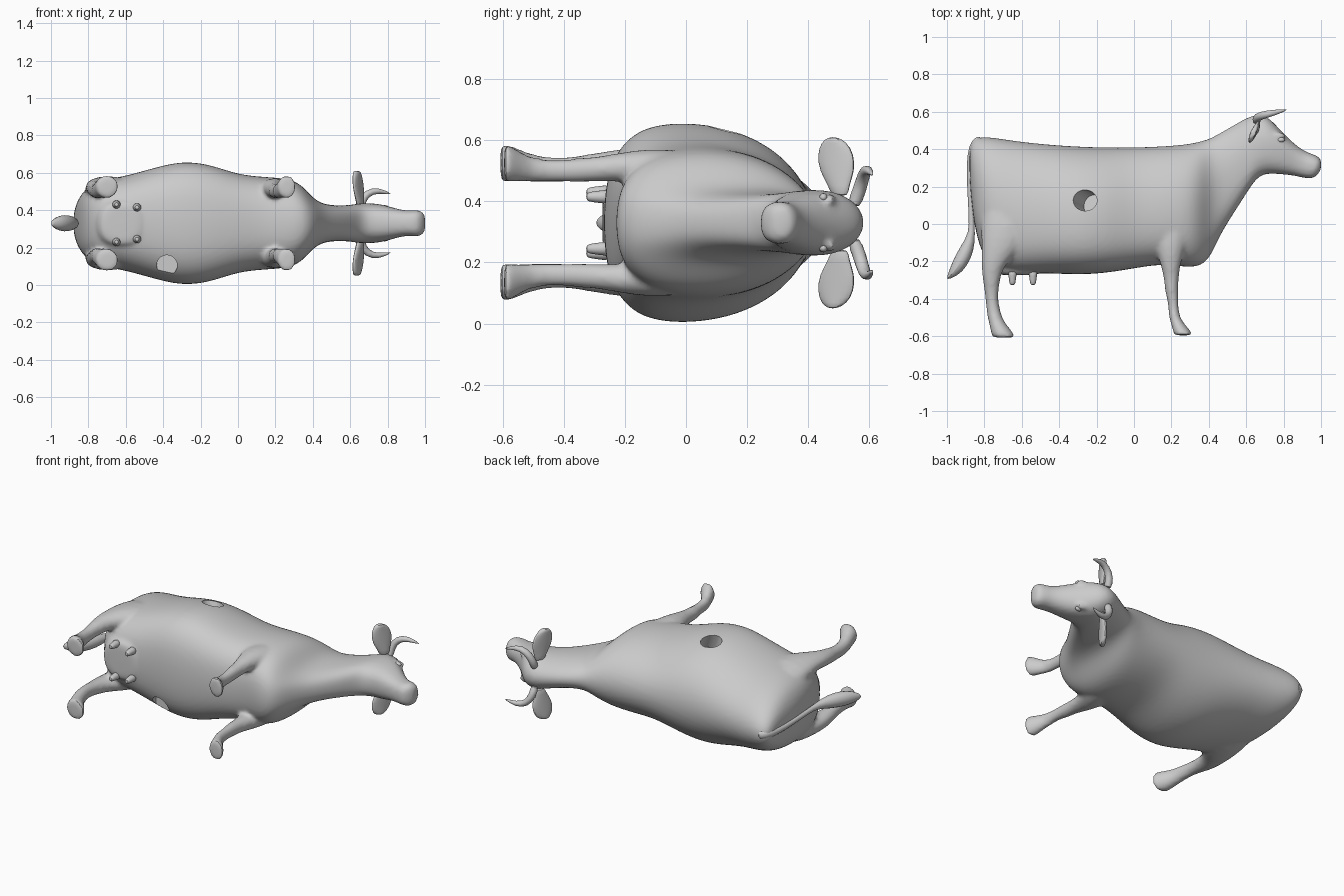
import bpy, bmesh, math
from mathutils import Vector

ZC = 0.33          # the animal lies on its side: length on x, back towards +y, width on z
mat = bpy.data.materials.new("plain grey")
mat.diffuse_color = (0.6, 0.6, 0.6, 1)


def smooth_shade(ob, angle):
    bpy.ops.object.select_all(action='DESELECT')
    bpy.context.view_layer.objects.active = ob
    ob.select_set(True)
    bpy.ops.object.shade_smooth_by_angle(angle=math.radians(angle))


def finish(name, bm, levels=1, angle=50):
    bmesh.ops.recalc_face_normals(bm, faces=bm.faces)
    me = bpy.data.meshes.new(name)
    bm.to_mesh(me)
    bm.free()
    ob = bpy.data.objects.new(name, me)
    bpy.context.collection.objects.link(ob)
    me.materials.append(mat)
    if levels:
        mod = ob.modifiers.new("smooth", 'SUBSURF')
        mod.levels = mod.render_levels = levels
    smooth_shade(ob, angle)
    return ob


def loft(name, rings, levels=1):
    bm = bmesh.new()
    vs = [[bm.verts.new(p) for p in r] for r in rings]
    n = len(vs[0])
    for a, b in zip(vs, vs[1:]):
        for i in range(n):
            bm.faces.new((a[i], a[(i + 1) % n], b[(i + 1) % n], b[i]))
    bm.faces.new(vs[0])
    bm.faces.new(vs[-1][::-1])
    return finish(name, bm, levels)


def spow(v, e):
    return math.copysign(abs(v) ** e, v)


def body_ring(x, top, bot, mid, w, n=20):
    # section widest at mid, rounded towards the back, boxy towards the belly
    pts = []
    for i in range(n):
        t = 2 * math.pi * i / n
        c, s = math.cos(t), math.sin(t)
        e, r = (0.98, top - mid) if s > 0 else (0.75, mid - bot)
        pts.append((x, mid + r * spow(s, e), ZC + w * spow(c, e)))
    return pts


def tube(name, path, n=8, levels=1):
    # path entries: point, half width across, half thickness
    rings = []
    pts = [Vector(p[0]) for p in path]
    for i, (p, a, b) in enumerate(path):
        d = (pts[min(i + 1, len(pts) - 1)] - pts[max(i - 1, 0)]).normalized()
        u = d.cross(Vector((0, 0, 1))).normalized()
        v = d.cross(u)
        rings.append([pts[i] + u * a * math.cos(2 * math.pi * k / n)
                      + v * b * math.sin(2 * math.pi * k / n) for k in range(n)])
    return loft(name, rings, levels)


def ellipsoid(name, centre, size, seg=12):
    bm = bmesh.new()
    bmesh.ops.create_uvsphere(bm, u_segments=seg, v_segments=seg // 2, radius=1)
    for v in bm.verts:
        v.co = Vector(centre) + Vector([v.co[i] * size[i] for i in range(3)])
    return finish(name, bm, 0)


# Trunk, neck and head: x, top, bottom, widest level, half width
stations = [
    (-0.88, 0.41, 0.26, 0.34, 0.05), (-0.865, 0.45, 0.05, 0.25, 0.11),
    (-0.82, 0.475, -0.17, 0.10, 0.19), (-0.73, 0.465, -0.26, 0.05, 0.235),
    (-0.60, 0.445, -0.27, 0.02, 0.255), (-0.45, 0.43, -0.265, 0.0, 0.30),
    (-0.30, 0.42, -0.275, -0.01, 0.338), (-0.15, 0.415, -0.265, -0.01, 0.32),
    (0.00, 0.415, -0.24, 0.0, 0.262), (0.15, 0.42, -0.215, 0.05, 0.25),
    (0.28, 0.43, -0.235, 0.06, 0.242), (0.35, 0.445, -0.23, 0.08, 0.20),
    (0.405, 0.46, -0.19, 0.14, 0.13), (0.46, 0.49, -0.06, 0.22, 0.102),
    (0.53, 0.53, 0.05, 0.30, 0.095), (0.60, 0.57, 0.16, 0.38, 0.098),
    (0.66, 0.59, 0.255, 0.43, 0.11), (0.72, 0.575, 0.27, 0.43, 0.108),
    (0.78, 0.505, 0.265, 0.41, 0.10), (0.85, 0.435, 0.26, 0.36, 0.078),
    (0.91, 0.39, 0.245, 0.32, 0.066), (0.955, 0.375, 0.24, 0.31, 0.072),
    (0.985, 0.362, 0.265, 0.315, 0.066), (1.002, 0.345, 0.295, 0.318, 0.042)]
body = loft("body", [body_ring(*s) for s in stations], 2)
fused = [body]

# Legs: y, min x, max x, offset from centre plane, half width
front = [(0.16, 0.12, 0.30, 0.15, 0.05), (0.0, 0.10, 0.31, 0.18, 0.06),
         (-0.12, 0.11, 0.28, 0.188, 0.06), (-0.22, 0.14, 0.25, 0.182, 0.05),
         (-0.30, 0.16, 0.24, 0.175, 0.042), (-0.36, 0.162, 0.24, 0.172, 0.043),
         (-0.42, 0.182, 0.238, 0.17, 0.036), (-0.49, 0.182, 0.243, 0.172, 0.041),
         (-0.53, 0.195, 0.268, 0.18, 0.047), (-0.57, 0.205, 0.305, 0.193, 0.062),
         (-0.59, 0.21, 0.316, 0.196, 0.066), (-0.596, 0.215, 0.316, 0.196, 0.064)]
hind = [(0.24, -0.80, -0.52, 0.11, 0.07), (0.05, -0.83, -0.51, 0.16, 0.09),
        (-0.08, -0.825, -0.55, 0.19, 0.068), (-0.17, -0.82, -0.64, 0.195, 0.055),
        (-0.24, -0.82, -0.70, 0.19, 0.05), (-0.32, -0.808, -0.718, 0.182, 0.046),
        (-0.40, -0.795, -0.727, 0.172, 0.041), (-0.48, -0.79, -0.71, 0.174, 0.046),
        (-0.53, -0.778, -0.688, 0.185, 0.052), (-0.57, -0.77, -0.65, 0.194, 0.062),
        (-0.602, -0.765, -0.632, 0.196, 0.066), (-0.608, -0.75, -0.632, 0.196, 0.064)]


def leg(name, rows, side, n=10):
    ang = [2 * math.pi * k / n for k in range(n)]
    return loft(name, [[((x0 + x1) / 2 + (x1 - x0) / 2 * math.cos(a), y,
                         ZC + side * off + hz * math.sin(a)) for a in ang]
                       for y, x0, x1, off, hz in rows])


for side, tag in ((1, "upper"), (-1, "lower")):
    z = lambda d: ZC + side * d
    fused += [leg("front_leg_" + tag, front, side), leg("hind_leg_" + tag, hind, side)]
    # Ear: flat leaf shape pointing sideways
    ear = [(0.085, 0.505, 0.03), (0.12, 0.50, 0.035), (0.17, 0.495, 0.062),
           (0.225, 0.49, 0.064), (0.265, 0.485, 0.044), (0.281, 0.48, 0.014)]
    loft("ear_" + tag, [[(0.655 - 0.1 * (d - 0.08) + 0.018 * math.cos(a) + 0.4 * h * math.sin(a),
                          y + h * math.sin(a), z(d))
                         for a in [2 * math.pi * k / 10 for k in range(10)]] for d, y, h in ear])
    # Horn: sweeps out, then forward
    tube("horn_" + tag, [((0.655, 0.545, z(0.05)), 0.028, 0.028),
                         ((0.655, 0.57, z(0.11)), 0.026, 0.026),
                         ((0.69, 0.583, z(0.163)), 0.023, 0.023),
                         ((0.75, 0.595, z(0.178)), 0.018, 0.018),
                         ((0.82, 0.612, z(0.155)), 0.003, 0.003)])
    # Eye under a low brow
    ellipsoid("eye_" + tag, (0.785, 0.45, z(0.083)), (0.022, 0.014, 0.014))
    fused.append(ellipsoid("brow_" + tag, (0.77, 0.472, z(0.075)), (0.042, 0.02, 0.02)))
    # Teats
    for x, d in ((-0.65, 0.10), (-0.54, 0.085)):
        tube("teat_" + tag, [((x, -0.25, z(d)), 0.028, 0.028), ((x, -0.275, z(d)), 0.023, 0.023),
                             ((x, -0.31, z(d)), 0.019, 0.019), ((x, -0.328, z(d)), 0.013, 0.013)])

# Udder, nearly flush with the belly
fused.append(loft("udder", [[(-0.62 + w * spow(math.cos(a), 0.8), y, ZC + h * spow(math.sin(a), 0.8))
                             for a in [2 * math.pi * k / 16 for k in range(16)]]
                            for y, w, h in ((-0.12, 0.17, 0.14), (-0.22, 0.15, 0.135),
                                            (-0.268, 0.12, 0.12), (-0.274, 0.09, 0.09))]))

# Tail with tuft
tube("tail", [((-0.81, 0.45, ZC), 0.03, 0.035), ((-0.845, 0.44, ZC), 0.03, 0.03),
              ((-0.877, 0.37, ZC), 0.022, 0.022), ((-0.878, 0.20, ZC), 0.016, 0.016),
              ((-0.87, 0.05, ZC), 0.015, 0.015), ((-0.865, -0.05, ZC), 0.018, 0.02),
              ((-0.89, -0.13, ZC), 0.042, 0.045), ((-0.93, -0.21, ZC), 0.045, 0.05),
              ((-0.965, -0.26, ZC), 0.03, 0.04), ((-1.0, -0.295, ZC), 0.004, 0.012)])

# Fuse trunk, legs and udder into one skin with blended joints
bpy.ops.object.select_all(action='DESELECT')
for ob in fused:
    ob.select_set(True)
bpy.context.view_layer.objects.active = body
bpy.ops.object.convert(target='MESH')
bpy.ops.object.join()
rem = body.modifiers.new("skin", 'REMESH')
rem.mode, rem.voxel_size = 'VOXEL', 0.012
soft = body.modifiers.new("blend", 'SMOOTH')
soft.factor, soft.iterations = 0.5, 5


# Round opening in the upper flank, flat round patch low on the other side
def cutter(name, start, direction, radius, length):
    bm = bmesh.new()
    bmesh.ops.create_cone(bm, cap_ends=True, segments=20, radius1=radius,
                          radius2=radius, depth=length)
    d = Vector(direction).normalized()
    q = Vector((0, 0, 1)).rotation_difference(d)
    for v in bm.verts:
        v.co = q @ v.co + Vector(start) + d * length / 2
    ob = finish(name, bm, 0)
    ob.hide_render = True
    ob.hide_set(True)
    mod = body.modifiers.new(name, 'BOOLEAN')
    mod.operation, mod.object, mod.solver = 'DIFFERENCE', ob, 'EXACT'


cutter("flank_hole_cutter", (-0.215, 0.10, 0.53), (-0.45, 0.25, 1), 0.058, 0.3)
cutter("belly_patch_cutter", (-0.38, -0.185, 0.105), (0, -1, 0), 0.055, 0.3)

bpy.ops.object.select_all(action='DESELECT')
bpy.context.view_layer.objects.active = body
body.select_set(True)
bpy.ops.object.convert(target='MESH')
smooth_shade(body, 45)
